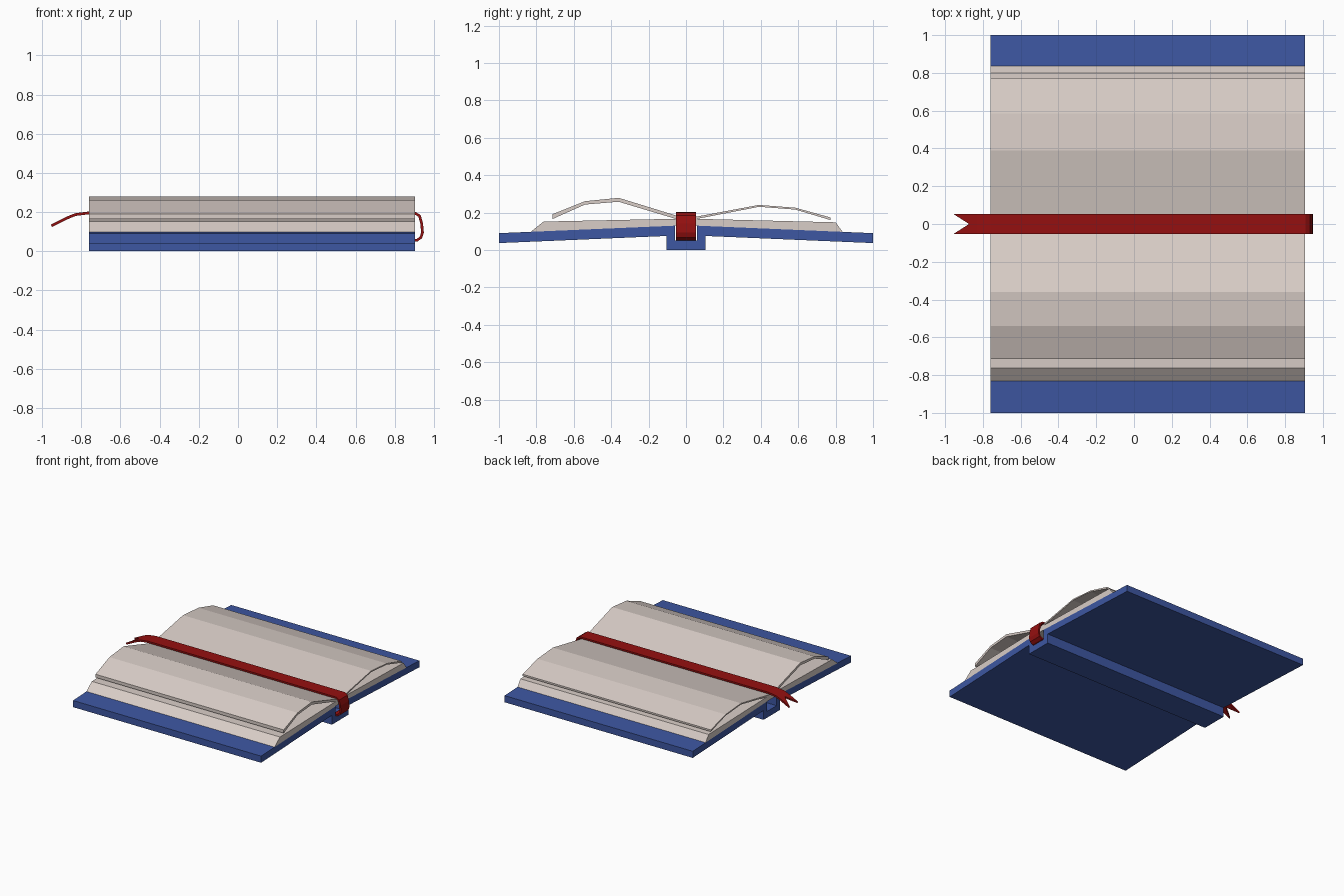
import bpy, bmesh

if "Cube" in bpy.data.objects:
    bpy.data.objects.remove(bpy.data.objects["Cube"])

X0, X1 = -0.76, 0.905   # shared length of cover and pages


def material(name, rgb):
    m = bpy.data.materials.new(name)
    m.diffuse_color = (*rgb, 1)
    m.use_nodes = True
    m.node_tree.nodes["Principled BSDF"].inputs["Base Color"].default_value = m.diffuse_color
    return m


BLUE = material("cover blue", (0.047, 0.095, 0.36))
CREAM = material("page cream", (0.69, 0.61, 0.57))
RED = material("ribbon red", (0.30, 0.005, 0.005))


def finish(bm, name, mat):
    bmesh.ops.recalc_face_normals(bm, faces=bm.faces)
    me = bpy.data.meshes.new(name)
    bm.to_mesh(me)
    bm.free()
    ob = bpy.data.objects.new(name, me)
    me.materials.append(mat)
    bpy.context.collection.objects.link(ob)
    return ob


def extrude_profile(name, pts, mat):
    """Closed (y, z) outline swept along x."""
    bm = bmesh.new()
    face = bm.faces.new([bm.verts.new((X0, y, z)) for y, z in pts])
    new = bmesh.ops.extrude_face_region(bm, geom=[face])["geom"]
    bmesh.ops.translate(bm, vec=(X1 - X0, 0, 0),
                        verts=[v for v in new if isinstance(v, bmesh.types.BMVert)])
    return finish(bm, name, mat)


def mirrored(half):
    """Complete a right-half outline with its mirror image."""
    return half + [(-y, z) for y, z in reversed(half)]


# Cover: two sloping boards joined by a channel-shaped spine
extrude_profile("cover", mirrored([(0.105, 0.0), (0.105, 0.075), (1.0, 0.037),
                                   (1.0, 0.09), (0.06, 0.13), (0.06, 0.05)]), BLUE)

# Thick page stack with bevelled fore edges
extrude_profile("page_stack", [(-0.06, 0.13), (0.06, 0.13), (0.838, 0.096), (0.80, 0.148),
                               (0.0, 0.168), (-0.762, 0.152), (-0.832, 0.096)], CREAM)

# Lifted leaves: upper outline and lower outline of each curled sheet
extrude_profile("right_leaf", [(0, 0.168), (0.39, 0.241), (0.585, 0.226), (0.772, 0.174),
                               (0.772, 0.160), (0.585, 0.216), (0.39, 0.231), (0, 0.155)], CREAM)
extrude_profile("left_leaf", [(0, 0.168), (-0.36, 0.279), (-0.54, 0.261), (-0.715, 0.191),
                              (-0.715, 0.165), (-0.54, 0.243), (-0.36, 0.258), (0, 0.150)], CREAM)

# Ribbon bookmark: strip along an (x, z) path with a swallowtail end
path = [(0.88, 0.055), (0.915, 0.057), (0.934, 0.07), (0.942, 0.095), (0.938, 0.14),
        (0.927, 0.18), (0.905, 0.194), (-0.76, 0.196), (-0.83, 0.187), (-0.87, 0.171)]
W = 0.053
bm = bmesh.new()
rows = [[bm.verts.new((x, y, z)) for y in (-W, 0, W)] for x, z in path]
for a, b in zip(rows, rows[1:]):
    for i in (0, 1):
        bm.faces.new((a[i], a[i + 1], b[i + 1], b[i]))
for i in (0, 2):   # two pointed tails
    tip = bm.verts.new((-0.953, -W if i == 0 else W, 0.13))
    bm.faces.new((rows[-1][i], rows[-1][1], tip))
ribbon = finish(bm, "bookmark_ribbon", RED)
solid = ribbon.modifiers.new("thickness", "SOLIDIFY")
solid.thickness = 0.014
solid.offset = 0
